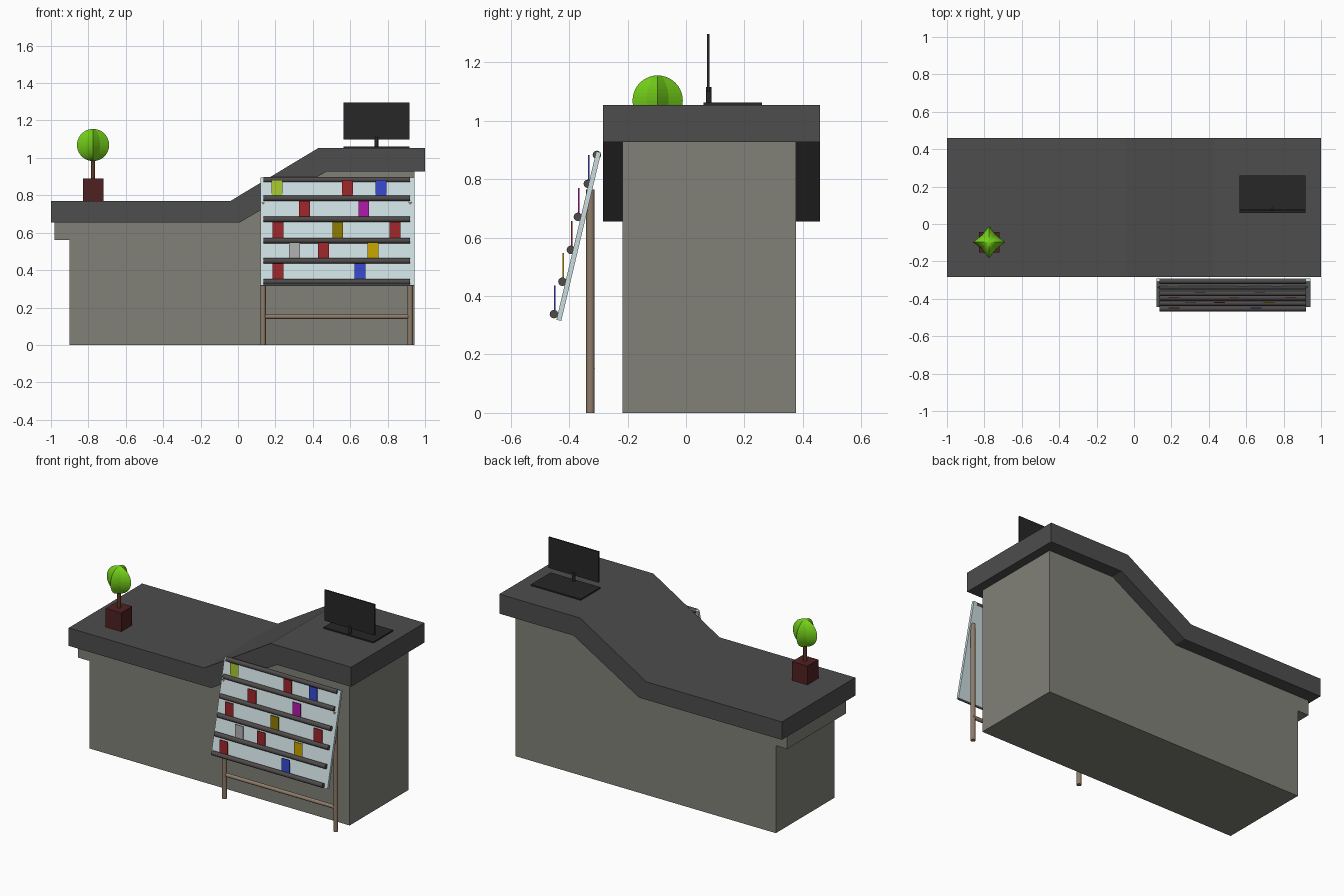
import bpy, bmesh, math
from mathutils import Matrix

if "Cube" in bpy.data.objects:
    bpy.data.objects.remove(bpy.data.objects["Cube"])

COLORS = {
    "charcoal": (0.075, 0.075, 0.075), "stone": (0.22, 0.22, 0.19),
    "pale_blue": (0.60, 0.72, 0.74), "wood": (0.27, 0.20, 0.14),
    "rail_grey": (0.08, 0.07, 0.07), "black": (0.02, 0.02, 0.02),
    "maroon": (0.08, 0.015, 0.015), "bark": (0.12, 0.04, 0.02),
    "leaf": (0.18, 0.65, 0.01), "red": (0.35, 0.02, 0.025),
    "blue": (0.04, 0.07, 0.65), "lime": (0.40, 0.60, 0.03),
    "magenta": (0.45, 0.01, 0.40), "olive": (0.28, 0.20, 0.0),
    "silver": (0.45, 0.45, 0.45), "gold": (0.60, 0.38, 0.0),
}
MATS = {}
for key, rgb in COLORS.items():
    MATS[key] = bpy.data.materials.new(key)
    MATS[key].diffuse_color = (*rgb, 1)


def finish(name, bm, color):
    bmesh.ops.recalc_face_normals(bm, faces=bm.faces)
    mesh = bpy.data.meshes.new(name)
    bm.to_mesh(mesh)
    bm.free()
    mesh.materials.append(MATS[color])
    ob = bpy.data.objects.new(name, mesh)
    bpy.context.collection.objects.link(ob)
    return ob


def box(name, center, size, color, tilt=0):
    bm = bmesh.new()
    bmesh.ops.create_cube(bm, size=1, matrix=Matrix.Diagonal((*size, 1)))
    ob = finish(name, bm, color)
    ob.location = center
    ob.rotation_euler.x = tilt
    return ob


def rod(name, center, radius, length, color, axis="Z", sides=16):
    bm = bmesh.new()
    rot = Matrix.Rotation(math.pi / 2, 4, "Y") if axis == "X" else Matrix()
    bmesh.ops.create_cone(bm, cap_ends=True, segments=sides, radius1=radius,
                          radius2=radius, depth=length, matrix=rot)
    ob = finish(name, bm, color)
    ob.location = center
    for p in ob.data.polygons:
        p.use_smooth = len(p.vertices) == 4
    return ob


def extrude_profile(name, points, y0, y1, color):
    bm = bmesh.new()
    face = bm.faces.new([bm.verts.new((x, y0, z)) for x, z in points])
    ret = bmesh.ops.extrude_face_region(bm, geom=[face])
    verts = [v for v in ret["geom"] if isinstance(v, bmesh.types.BMVert)]
    bmesh.ops.translate(bm, verts=verts, vec=(0, y1 - y0, 0))
    return finish(name, bm, color)


# Counter: stepped worktop and recessed body with a lip at the left end
extrude_profile("countertop", [(-1, 0.655), (-1, 0.77), (-0.04, 0.77), (0.43, 1.053),
                               (1, 1.053), (1, 0.928), (0.475, 0.928), (0.01, 0.655)],
                -0.284, 0.459, "charcoal")
extrude_profile("counter_body", [(-0.9, 0), (0.943, 0), (0.943, 0.928), (0.475, 0.928),
                                 (0.01, 0.655), (-0.98, 0.655), (-0.98, 0.56), (-0.9, 0.56)],
                -0.218, 0.377, "stone")

# Display rack: tilted panel, legs and cross bar
box("rack_panel", (0.532, -0.367, 0.605), (0.824, 0.017, 0.592), "pale_blue",
    -math.atan2(0.137, 0.579))
for side, x in (("left", 0.134), ("right", 0.921)):
    rod(f"rack_leg_{side}", (x, -0.327, 0.382), 0.0145, 0.764, "wood")
rod("rack_crossbar", (0.527, -0.324, 0.151), 0.012, 0.80, "wood", "X")

# Rails holding upright cards
rails = [(-0.305, 0.883), (-0.336, 0.784), (-0.370, 0.671),
         (-0.394, 0.558), (-0.423, 0.449), (-0.452, 0.338)]
rows = [[], [(0.208, "lime"), (0.585, "red"), (0.765, "blue")],
        [(0.356, "red"), (0.672, "magenta")],
        [(0.213, "red"), (0.533, "olive"), (0.84, "red")],
        [(0.302, "silver"), (0.458, "red"), (0.722, "gold")],
        [(0.213, "red"), (0.653, "blue")]]
for i, ((y, z), cards) in enumerate(zip(rails, rows)):
    rod(f"rack_rail_{i + 1}", (0.528, y, z), 0.0145, 0.785, "rail_grey", "X")
    for j, (x, color) in enumerate(cards):
        box(f"card_{i + 1}_{j + 1}", (x, y + 0.003, z + 0.049), (0.058, 0.004, 0.098), color)

# Monitor
box("monitor_screen", (0.74, 0.076, 1.197), (0.353, 0.008, 0.198), "black")
box("monitor_base", (0.74, 0.16, 1.057), (0.353, 0.2, 0.009), "black")
rod("monitor_stand", (0.74, 0.078, 1.085), 0.01, 0.06, "black")

# Potted plant: square pot, stem, star-section foliage ball
px, py = -0.775, -0.097
box("plant_pot", (px, py, 0.83), (0.11, 0.11, 0.12), "maroon")
rod("plant_stem", (px, py, 0.94), 0.011, 0.13, "bark", sides=12)
bm = bmesh.new()
bmesh.ops.create_uvsphere(bm, u_segments=8, v_segments=20, radius=0.086)
for v in bm.verts:
    if abs(v.co.x) > 0.001 and abs(v.co.y) > 0.001:
        v.co.x *= 0.62
        v.co.y *= 0.62
finish("plant_foliage", bm, "leaf").location = (px, py, 1.069)

for m in bpy.data.materials:
    if m.users and not m.is_grease_pencil:
        m.use_nodes = True
        m.node_tree.nodes["Principled BSDF"].inputs["Base Color"].default_value = m.diffuse_color
